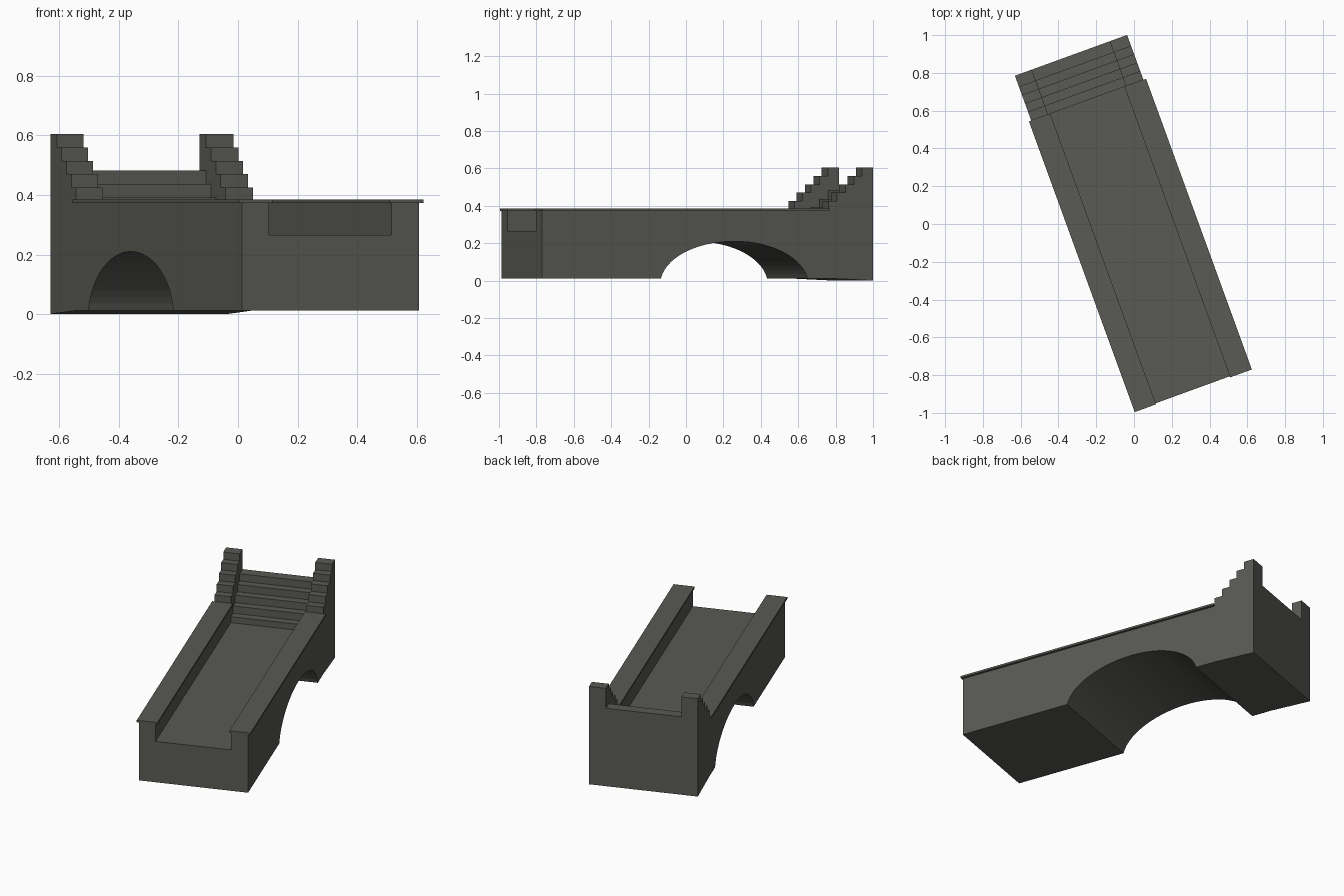
import bpy, bmesh, math
from mathutils import Matrix

if "Cube" in bpy.data.objects:
    bpy.data.objects.remove(bpy.data.objects["Cube"])

stone = bpy.data.materials.new("dark stone")
stone.diffuse_color = (0.1, 0.1, 0.09, 1)
stone.use_nodes = True
stone.node_tree.nodes["Principled BSDF"].inputs["Base Color"].default_value = stone.diffuse_color
TURN = Matrix.Rotation(math.radians(20), 4, 'Z')

# Local frame: s across the bridge, t along it, z up
T0, T1 = -0.931, 0.953           # front and back ends
S = (-0.324, -0.229, 0.210, 0.308)  # outer / inner wall planes
STEP0, RUN, N = 0.700, 0.0475, 5


def finish(bm, name):
    bmesh.ops.remove_doubles(bm, verts=bm.verts, dist=1e-5)
    bmesh.ops.recalc_face_normals(bm, faces=bm.faces)
    me = bpy.data.meshes.new(name)
    bm.to_mesh(me)
    bm.free()
    me.materials.append(stone)
    ob = bpy.data.objects.new(name, me)
    ob.matrix_world = TURN
    bpy.context.collection.objects.link(ob)


def strip(bm, prof, s0, s1):
    """Sweep an open (t, z) profile across the bridge."""
    for (ta, za), (tb, zb) in zip(prof, prof[1:]):
        bm.faces.new([bm.verts.new(p) for p in
                      ((s0, ta, za), (s1, ta, za), (s1, tb, zb), (s0, tb, zb))])


def side(bm, loop, s):
    """Flat side face at plane s."""
    bm.faces.new([bm.verts.new((s, t, z)) for t, z in loop])


def stepped(flat, first, rise):
    """Level top followed by five steps to the back end."""
    pts = [(T0, flat), (STEP0, flat)]
    for i in range(N):
        t, z = STEP0 + i * RUN, first + i * rise
        pts += [(t, z), (STEP0 + (i + 1) * RUN if i < N - 1 else T1, z)]
    return pts


# Underside with elliptical arch and sloping back foot
AC, AZ, AW, AH, SEG = 0.162, -0.02, 0.421, 0.23, 28
a0 = math.asin((0.012 - AZ) / AH)
arch = [(AC - AW * math.cos(a), AZ + AH * math.sin(a))
        for a in (a0 + (math.pi - 2 * a0) * i / SEG for i in range(SEG + 1))]
under = [(T0, 0.012)] + arch + [(STEP0, 0.012), (T1, 0.0)]

wall_top = stepped(0.374, 0.425, 0.045)
deck_top = stepped(0.265, 0.302, 0.045)

# Body: underside, outer sides, stepped parapets, deck and stairs
bm = bmesh.new()
strip(bm, under, S[0], S[3])
for s in (S[0], S[3]):
    side(bm, under + wall_top[::-1], s)
for s in (S[1], S[2]):
    side(bm, wall_top + deck_top[::-1], s)
strip(bm, wall_top, S[0], S[1])
strip(bm, wall_top, S[2], S[3])
strip(bm, deck_top, S[1], S[2])
# End walls: low band across, parapet ends at both sides
for t, z0, zd, zw in ((T0, 0.012, 0.265, 0.374),
                      (T1, 0.0, deck_top[-1][1], wall_top[-1][1])):
    loop = [(S[0], z0), (S[3], z0), (S[3], zw), (S[2], zw),
            (S[2], zd), (S[1], zd), (S[1], zw), (S[0], zw)]
    bm.faces.new([bm.verts.new((s, t, z)) for s, z in loop])
finish(bm, "arched_bridge_body")

# Thin overhanging coping on each parapet
for name, sa, sb in (("left_coping", S[0] - 0.013, S[1] + 0.012),
                     ("right_coping", S[2] - 0.009, S[3] + 0.015)):
    bm = bmesh.new()
    bmesh.ops.create_cube(bm, size=1, matrix=Matrix.LocRotScale(
        ((sa + sb) / 2, (STEP0 - 0.937) / 2, 0.379), None,
        (sb - sa, STEP0 + 0.937, 0.012)))
    finish(bm, name)
